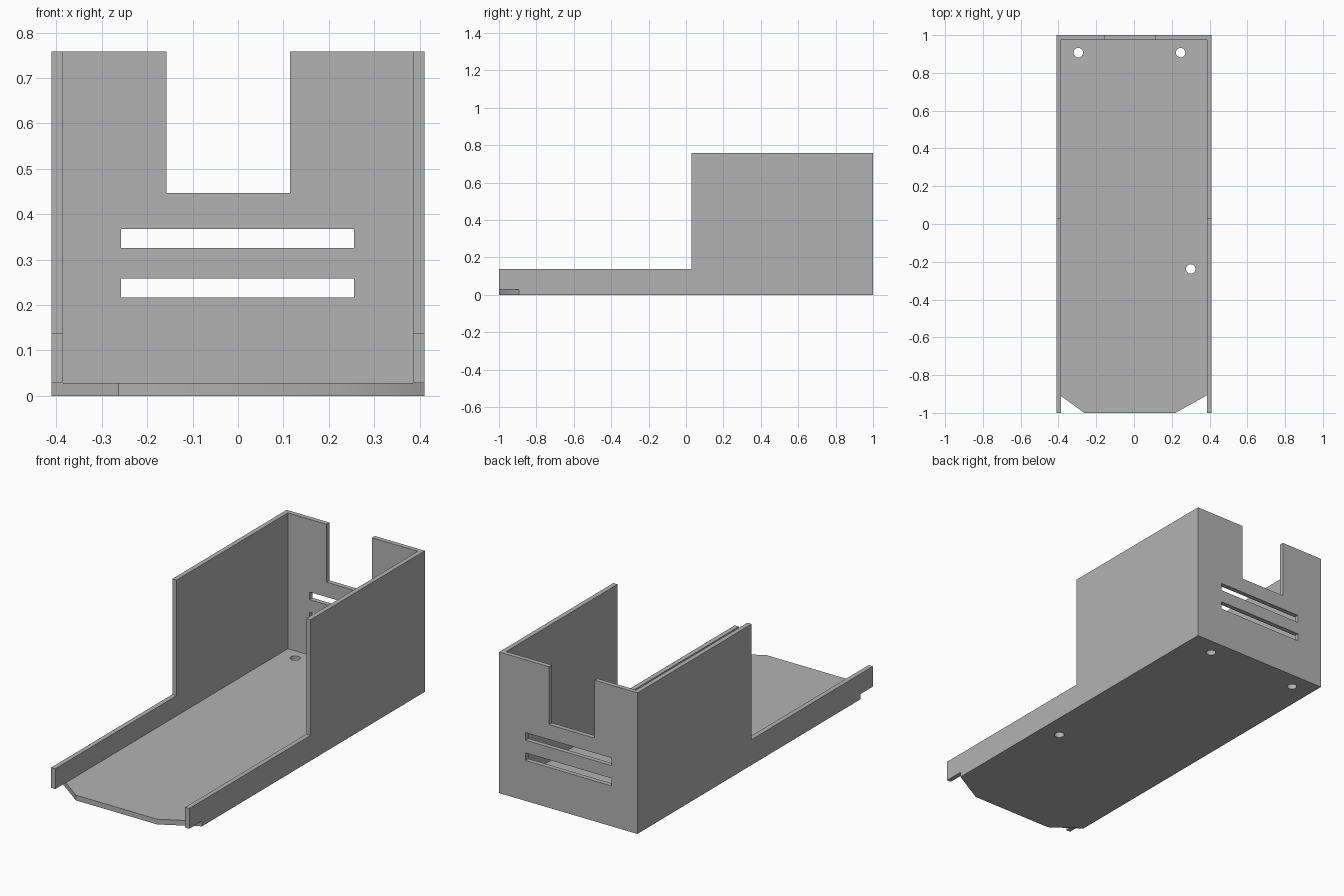
import bpy, bmesh, math
from mathutils import Vector

cube = bpy.data.objects.get("Cube")
if cube:
    bpy.data.objects.remove(cube, do_unlink=True)

grey = bpy.data.materials.new("plain grey")
grey.use_nodes = True
colour = (0.45, 0.45, 0.45, 1)
grey.diffuse_color = colour
bsdf = next(n for n in grey.node_tree.nodes if n.type == 'BSDF_PRINCIPLED')
bsdf.inputs["Base Color"].default_value = colour

HALF_W, WALL, FLOOR, LOW, HIGH = 0.411, 0.025, 0.028, 0.137, 0.758
INNER = HALF_W - WALL


def prism(name, points, offset):
    """Extrude a closed outline of 3D points along an offset."""
    bm = bmesh.new()
    face = bm.faces.new([bm.verts.new(p) for p in points])
    new = bmesh.ops.extrude_face_region(bm, geom=[face])["geom"]
    bmesh.ops.translate(bm, vec=Vector(offset),
                        verts=[v for v in new if isinstance(v, bmesh.types.BMVert)])
    bmesh.ops.recalc_face_normals(bm, faces=bm.faces)
    mesh = bpy.data.meshes.new(name)
    bm.to_mesh(mesh)
    bm.free()
    mesh.materials.append(grey)
    obj = bpy.data.objects.new(name, mesh)
    bpy.context.collection.objects.link(obj)
    return obj


def box(name, x0, x1, y0, y1, z0, z1):
    return prism(name, [(x0, y0, z0), (x1, y0, z0), (x1, y1, z0), (x0, y1, z0)],
                 (0, 0, z1 - z0))


# Stepped side outline, extruded across the width
outline = [(-1, 0), (1, 0), (1, HIGH), (0.03, HIGH), (0.03, LOW), (-1, LOW)]
tray = prism("tray", [(-HALF_W, y, z) for y, z in outline], (2 * HALF_W, 0, 0))

# Inside, open at the top and the front
cutters = [box("cavity_cutter", -INNER, INNER, -1.2, 1 - WALL, FLOOR, 1)]

# Back wall notch and vent slots
cutters.append(box("notch_cutter", -0.157, 0.114, 0.9, 1.1, 0.447, 1))
for z0, z1 in ((0.217, 0.258), (0.326, 0.367)):
    cutters.append(box("slot_cutter", -0.258, 0.255, 0.9, 1.1, z0, z1))

# Screw holes in the floor
for x, y in ((-0.295, 0.907), (0.247, 0.907), (0.3, -0.238)):
    ring = [(x + 0.025 * math.cos(a), y + 0.025 * math.sin(a), -0.1)
            for a in (math.tau * i / 32 for i in range(32))]
    cutters.append(prism("hole_cutter", ring, (0, 0, 0.2)))

# Floor corners cut off below the side rails
for side, front_x in ((-1, 0.263), (1, 0.22)):
    start, end = Vector((HALF_W, -0.893)), Vector((front_x, -1))
    step = (end - start) * 0.5
    a, b = start - step, end + step
    corner = [(a.x, a.y), (b.x, b.y), (a.x, b.y)]
    cutters.append(prism("corner_cutter", [(side * x, y, -0.1) for x, y in corner],
                         (0, 0, 0.1 + FLOOR)))

for cutter in cutters:
    cutter.hide_render = True
    mod = tray.modifiers.new(cutter.name, 'BOOLEAN')
    mod.operation, mod.solver, mod.object = 'DIFFERENCE', 'EXACT', cutter

# Bake the cuts and remove the helpers
bpy.ops.object.select_all(action='DESELECT')
bpy.context.view_layer.objects.active = tray
tray.select_set(True)
for mod in list(tray.modifiers):
    bpy.ops.object.modifier_apply(modifier=mod.name)
for cutter in cutters:
    bpy.data.objects.remove(cutter, do_unlink=True)
bpy.ops.object.shade_smooth_by_angle(angle=math.radians(30))
